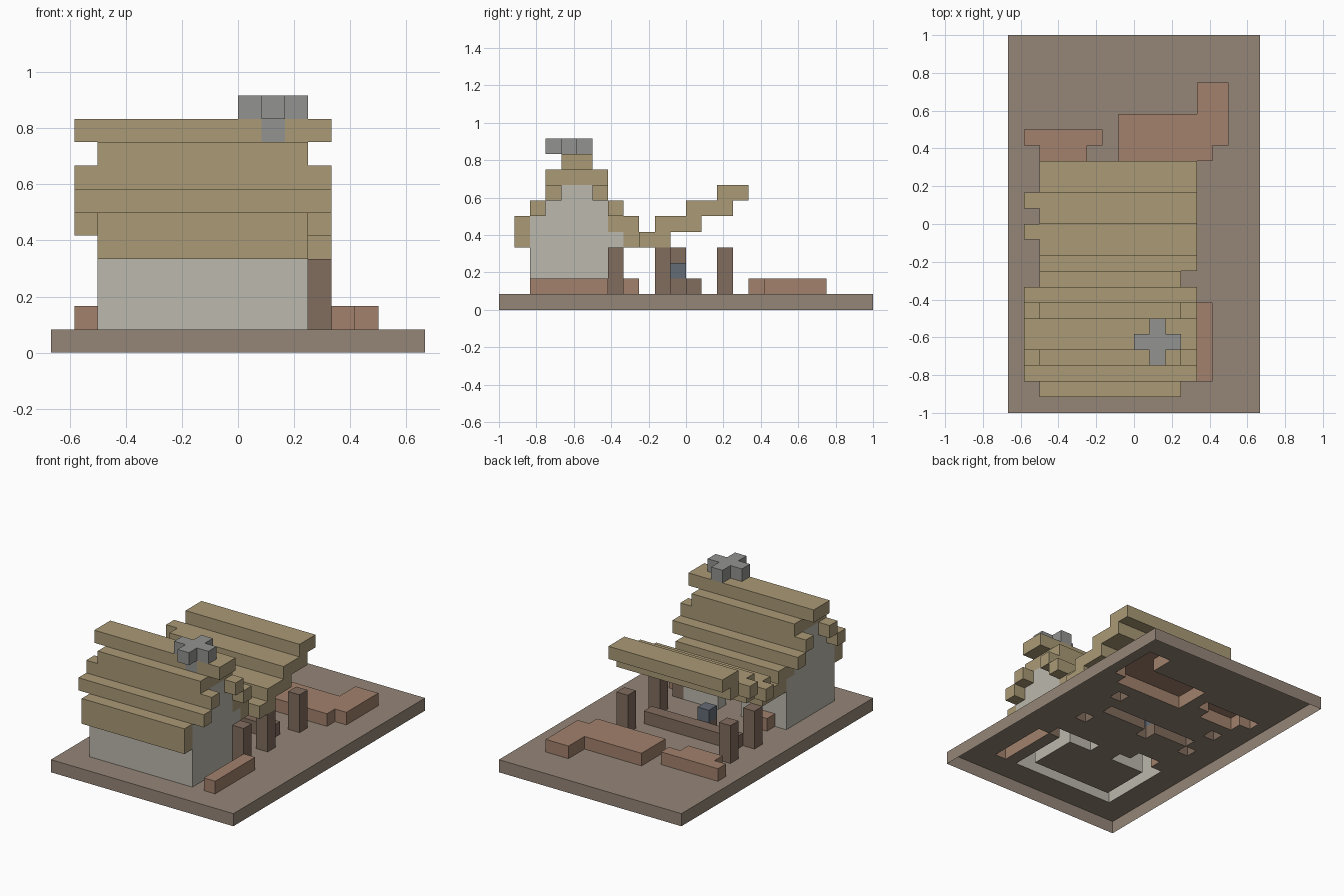
import bpy, bmesh
from math import radians
from mathutils import Vector

if "Cube" in bpy.data.objects:
    bpy.data.objects.remove(bpy.data.objects["Cube"])

U = 1 / 12      # one block
cells = {}      # block position -> part name; later parts replace earlier ones


def box(part, x0, x1, y0, y1, z0, z1):
    for x in range(x0, x1):
        for y in range(y0, y1):
            for z in range(z0, z1):
                cells[x, y, z] = part


# ground slab
box("ground", -8, 8, -12, 12, 0, 1)

# house walls: front, back with doorway, stepped gables
box("walls", -6, 3, -10, -9, 1, 6)
box("walls", -6, 3, -5, -4, 1, 5)
for gx in (-6, 2):
    box("walls", gx, gx + 1, -10, -4, 1, 5)
    box("walls", gx, gx + 1, -10, -5, 5, 6)
    box("walls", gx, gx + 1, -9, -5, 6, 7)
    box("walls", gx, gx + 1, -8, -6, 7, 8)
for cell in [(x, -5, z) for x in (-2, -1) for z in (1, 2, 3)]:
    del cells[cell]

# house roof: both slopes step up to the ridge
for outer, middle, inner in ((-11, -10, -9), (-4, -5, -6)):
    box("house_roof", -6, 3, outer, outer + 1, 4, 6)
    box("house_roof", -7, 4, middle, middle + 1, 6, 7)
    box("house_roof", -7, 4, inner, inner + 1, 7, 8)
    box("house_roof", -6, 3, inner, inner + 1, 8, 9)
box("house_roof", -6, 3, -5, -4, 5, 6)
box("house_roof", -6, 3, -8, -6, 8, 9)
box("house_roof", -7, 4, -8, -6, 9, 10)

# chimney with cross-shaped cap
box("chimney", 1, 2, -8, -7, 9, 11)
box("chimney", 0, 3, -8, -7, 10, 11)
box("chimney", 1, 2, -9, -6, 10, 11)

# open shelter roof rising to the back, with two trim blocks
for y0, y1, z in ((-3, -1, 4), (-2, 1, 5), (0, 3, 6), (2, 4, 7)):
    box("shelter_roof", -6, 4, y0, y1, z, z + 1)
box("shelter_roof", -7, -6, -1, 0, 5, 6)
box("shelter_roof", -7, -6, 1, 2, 6, 7)

# posts
for x, y, top in ((3, -5, 4), (3, -2, 4), (3, 2, 6), (-6, -1, 5), (-6, 2, 6)):
    box("posts", x, x + 1, y, y + 1, 1, 4)
    if top > 4:
        box("post_tops", x, x + 1, y, y + 1, 4, 4)

# work counter, stump and anvil under the shelter
box("counter", -5, 3, 0, 1, 1, 2)
box("stump", -2, -1, -1, 0, 1, 2)
box("anvil", -2, -1, -1, 0, 2, 3)

# low benches and stacks around the yard
box("side_bench", 4, 5, -10, -5, 1, 2)
box("door_step", -5, -3, -4, -3, 1, 2)
box("long_bench", -7, -2, 5, 6, 1, 2)
box("long_bench", -6, -3, 4, 5, 1, 2)
box("corner_stack", -1, 5, 4, 7, 1, 2)
box("corner_stack", 4, 6, 5, 9, 1, 2)

STRAW, TIMBER, PLANK = (.40, .32, .18), (.22, .15, .11), (.36, .22, .15)
COLOURS = {
    "ground": (.30, .24, .19), "walls": (.50, .48, .42),
    "house_roof": STRAW, "shelter_roof": STRAW, "chimney": (.29, .29, .28),
    "posts": TIMBER, "counter": TIMBER, "stump": TIMBER,
    "anvil": (.13, .15, .18), "side_bench": PLANK, "door_step": PLANK,
    "long_bench": PLANK, "corner_stack": PLANK,
}


def build(part, colour):
    """Make one part from its blocks, leaving out faces hidden by other blocks."""
    bm = bmesh.new()
    for cell in [c for c, p in cells.items() if p == part]:
        centre = Vector(cell) + Vector((.5, .5, .5))
        for axis in range(3):
            for sign in (-1, 1):
                n = Vector((0, 0, 0))
                n[axis] = sign
                beside = tuple(int(c + d) for c, d in zip(cell, n))
                if beside in cells or beside[2] < 0:
                    continue
                a = Vector((0, 0, 0))
                a[(axis + 1) % 3] = .5
                b = n.cross(a)
                mid = centre + n * .5
                bm.faces.new([bm.verts.new((mid + o) * U)
                              for o in (a + b, b - a, -a - b, a - b)])
    bmesh.ops.remove_doubles(bm, verts=bm.verts, dist=1e-4)
    bmesh.ops.dissolve_limit(bm, angle_limit=radians(1),
                             verts=bm.verts, edges=bm.edges)
    mesh = bpy.data.meshes.new(part)
    bm.to_mesh(mesh)
    bm.free()
    mat = bpy.data.materials.new(part)
    mat.diffuse_color = (*colour, 1)
    mat.use_nodes = True
    mat.node_tree.nodes["Principled BSDF"].inputs["Base Color"].default_value = mat.diffuse_color
    mesh.materials.append(mat)
    bpy.context.collection.objects.link(bpy.data.objects.new(part, mesh))


for name, rgb in COLOURS.items():
    build(name, rgb)
